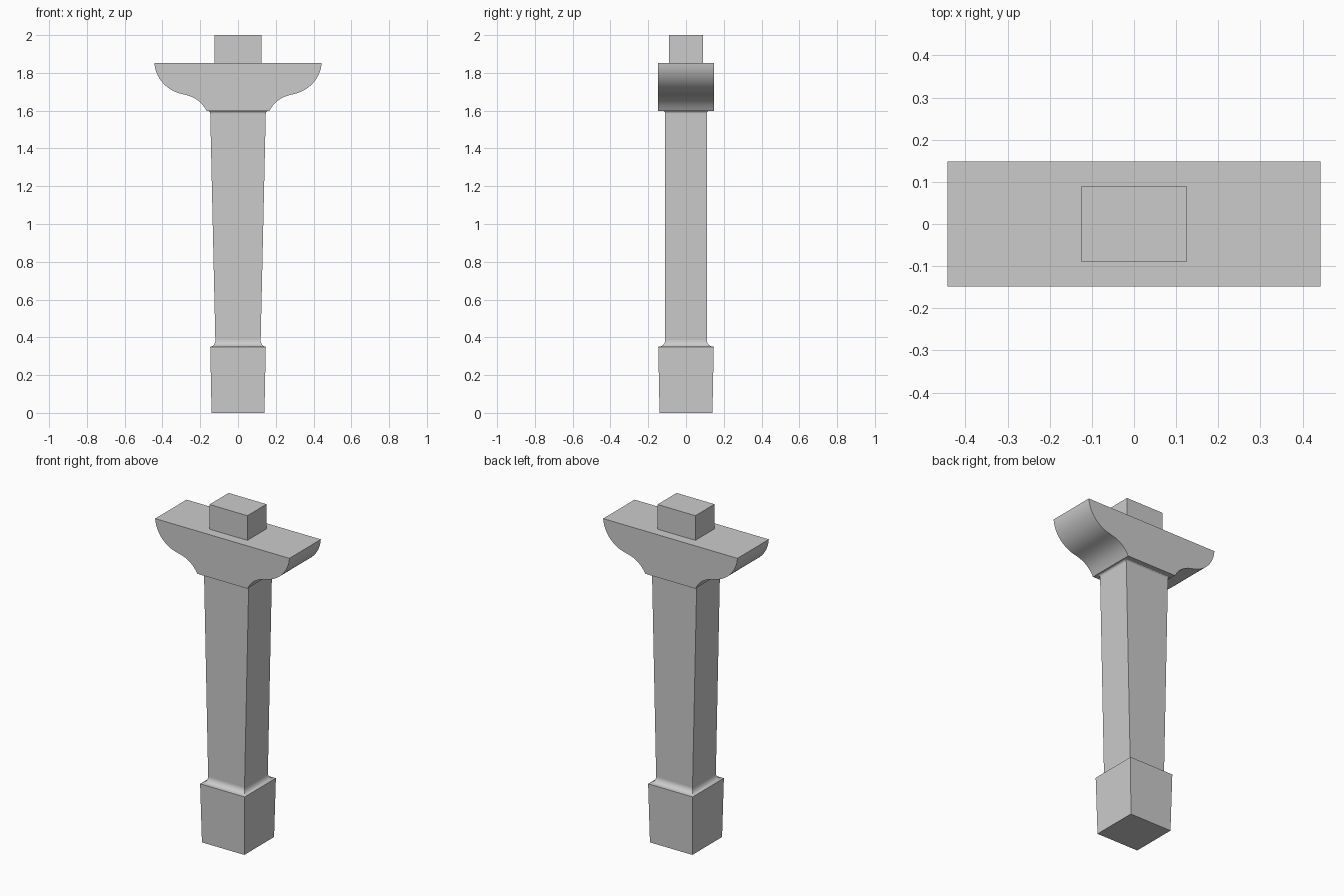
import bpy
import math
from mathutils import Vector
from mathutils.geometry import interpolate_bezier

cube = bpy.data.objects.get("Cube")
if cube:
    bpy.data.objects.remove(cube, do_unlink=True)

# Single stone grey material
stone = bpy.data.materials.new("stone_grey")
stone.use_nodes = True
grey = (0.6, 0.6, 0.6, 1)
stone.diffuse_color = grey
stone.node_tree.nodes["Principled BSDF"].inputs["Base Color"].default_value = grey


def add_part(name, verts, faces, smooth=False):
    mesh = bpy.data.meshes.new(name)
    mesh.from_pydata(verts, [], faces)
    mesh.materials.append(stone)
    obj = bpy.data.objects.new(name, mesh)
    bpy.context.collection.objects.link(obj)
    if smooth:
        bpy.ops.object.select_all(action="DESELECT")
        obj.select_set(True)
        bpy.context.view_layer.objects.active = obj
        bpy.ops.object.shade_smooth_by_angle(angle=math.radians(35))
    return obj


def loft(name, sections, bottom=False, top=False, smooth=False):
    """Stack of rectangles, each given as half width, half depth, height."""
    verts, faces = [], []
    for w, d, z in sections:
        verts += [(-w, -d, z), (w, -d, z), (w, d, z), (-w, d, z)]
    for i in range(0, len(verts) - 4, 4):
        for k in range(4):
            n = (k + 1) % 4
            faces.append((i + k, i + n, i + n + 4, i + k + 4))
    if bottom:
        faces.append((3, 2, 1, 0))
    if top:
        e = len(verts) - 4
        faces.append((e, e + 1, e + 2, e + 3))
    return add_part(name, verts, faces, smooth)


steps = 8
angles = [math.pi / 2 * i / steps for i in range(steps + 1)]

# Slightly flared foot block
loft("base_block", [(0.14, 0.14, 0), (0.147, 0.147, 0.35)], bottom=True)

# Concave moulding from foot to shaft
loft("base_cove", [(0.147 - 0.027 * math.sin(a), 0.147 - 0.037 * math.sin(a),
                    0.385 - 0.035 * math.cos(a)) for a in angles], smooth=True)

# Shaft widening upward across its front only
loft("shaft", [(0.12, 0.11, 0.385), (0.147, 0.11, 1.585)])

# Small concave collar under the bracket
loft("collar_cove", [(0.147 + 0.015 * (1 - math.cos(a)), 0.11 + 0.015 * (1 - math.cos(a)),
                      1.585 + 0.015 * math.sin(a)) for a in angles], smooth=True)

# Bracket: an S-curved profile mirrored left to right, extruded in depth
upper = [Vector(p) for p in ((0.165, 1.598), (0.195, 1.65), (0.23, 1.675), (0.296, 1.688))]
lower = [Vector(p) for p in ((0.296, 1.688), (0.375, 1.705), (0.437, 1.77), (0.443, 1.853))]
right = interpolate_bezier(*upper, 14)[:-1] + interpolate_bezier(*lower, 18)
profile = [(p.x, p.y) for p in right] + [(-p.x, p.y) for p in reversed(right)]
count = len(profile)
depth = 0.148
verts = [(x, y, z) for y in (-depth, depth) for x, z in profile]
faces = [tuple(range(count)), tuple(reversed(range(count, 2 * count)))]
for i in range(count):
    j = (i + 1) % count
    faces.append((j, i, i + count, j + count))
add_part("bracket", verts, faces, smooth=True)

# Block on top
loft("top_tenon", [(0.125, 0.09, 1.853), (0.125, 0.09, 2)], top=True)
